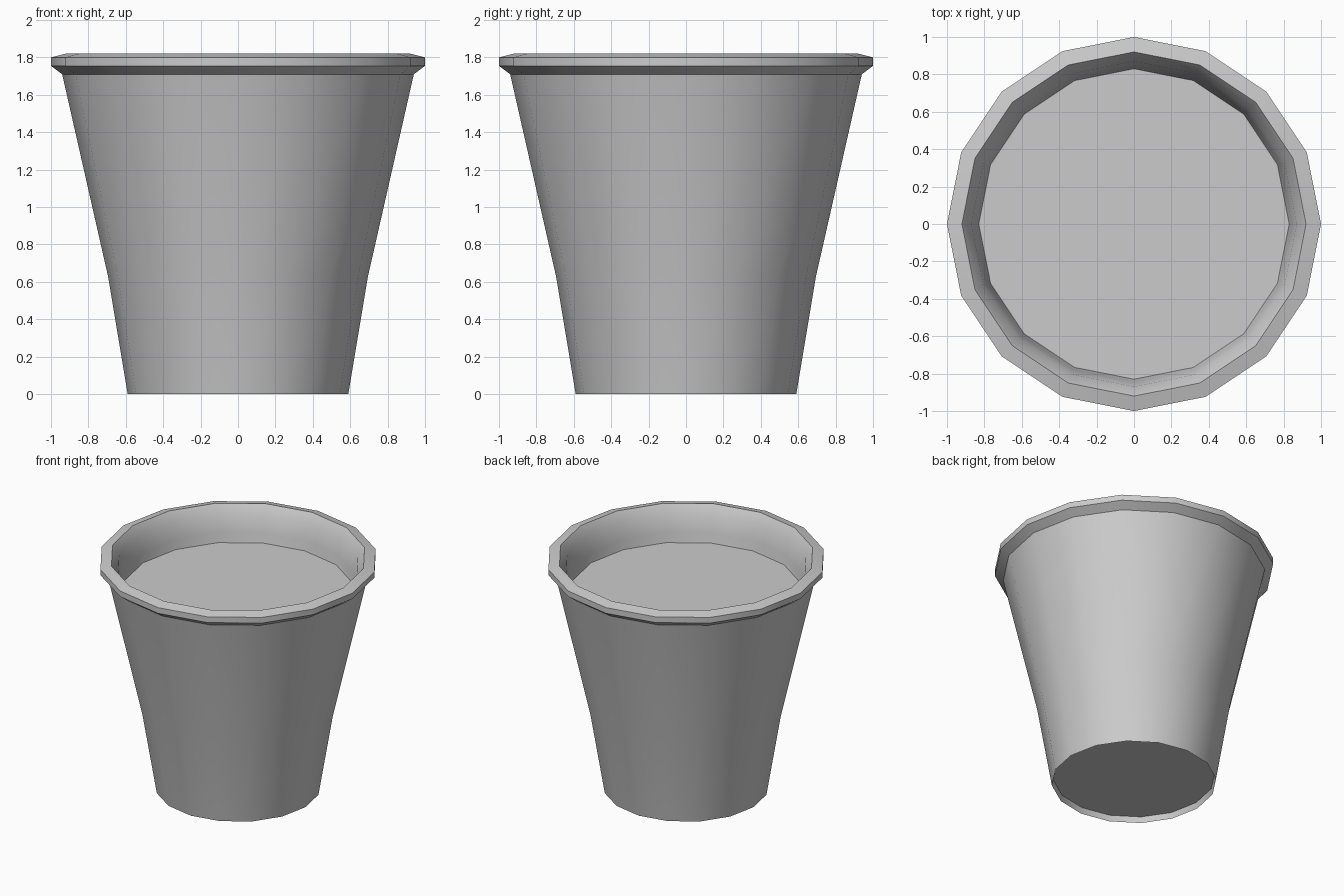
import bpy, bmesh, math

SIDES = 16

cube = bpy.data.objects.get("Cube")
if cube:
    bpy.data.objects.remove(cube, do_unlink=True)

grey = bpy.data.materials.new("plain grey")
grey.use_nodes = True
grey.diffuse_color = (0.6, 0.6, 0.6, 1)
grey.node_tree.nodes["Principled BSDF"].inputs["Base Color"].default_value = (0.6, 0.6, 0.6, 1)


def ring(bm, radius, z):
    step = 2 * math.pi / SIDES
    return [bm.verts.new((radius * math.cos(i * step), radius * math.sin(i * step), z))
            for i in range(SIDES)]


def finish(name, bm):
    mesh = bpy.data.meshes.new(name)
    bm.to_mesh(mesh)
    bm.free()
    mesh.materials.append(grey)
    obj = bpy.data.objects.new(name, mesh)
    bpy.context.collection.objects.link(obj)
    return obj


def lathe(name, profile):
    bm = bmesh.new()
    rings = [ring(bm, r, z) for r, z in profile]
    for low, high in zip(rings, rings[1:]):
        for i in range(SIDES):
            j = (i + 1) % SIDES
            bm.faces.new((low[i], low[j], high[j], high[i]))
    return finish(name, bm)


def disc(name, radius, z, up=True):
    bm = bmesh.new()
    verts = ring(bm, radius, z)
    bm.faces.new(verts if up else verts[::-1])
    return finish(name, bm)


# Pot shell: recessed foot, tapered wall, flared rim, inner wall
pot = lathe("pot_shell", [
    (0.58, 0.045), (0.59, 0.0), (0.695, 0.63), (0.94, 1.71),
    (1.0, 1.755), (1.0, 1.80), (0.92, 1.82),
    (0.87, 1.75), (0.845, 1.62), (0.83, 1.55)])
bpy.ops.object.select_all(action='DESELECT')
pot.select_set(True)
bpy.context.view_layer.objects.active = pot
bpy.ops.object.shade_smooth_by_angle(angle=math.radians(30))

# Soil surface and underside
disc("soil", 0.83, 1.55)
disc("pot_base", 0.58, 0.045, up=False)
